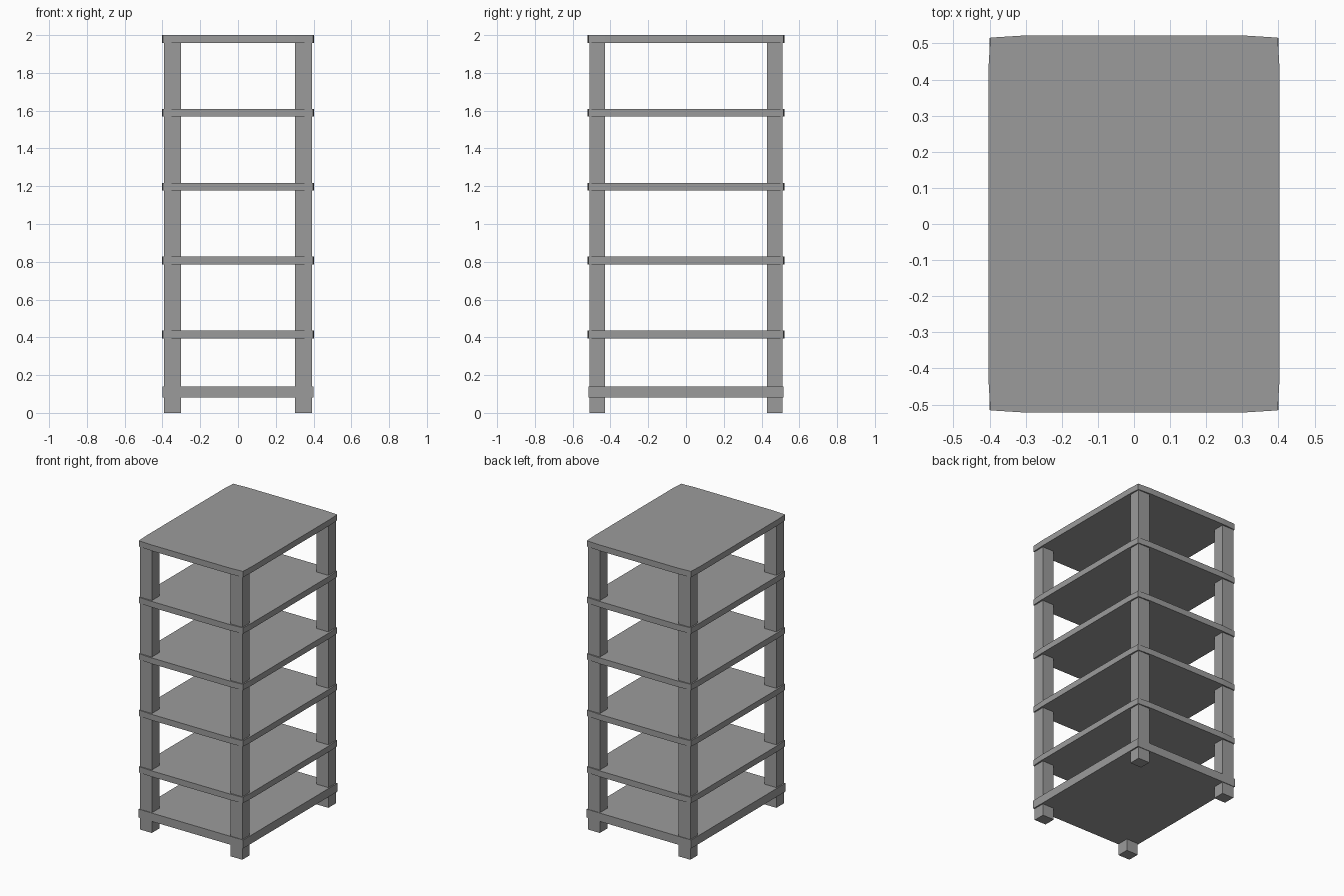
import bpy
import bmesh

# Remove the default cube
cube = bpy.data.objects.get("Cube")
if cube:
    bpy.data.objects.remove(cube)

# Single grey finish
grey = bpy.data.materials.new("grey_finish")
grey.use_nodes = True
colour = (0.33, 0.33, 0.33, 1)
grey.diffuse_color = colour
grey.node_tree.nodes["Principled BSDF"].inputs["Base Color"].default_value = colour


def prism(name, outline, bottom, top):
    """Extrude a flat outline between two heights."""
    bm = bmesh.new()
    face = bm.faces.new([bm.verts.new((x, y, bottom)) for x, y in outline])
    new = bmesh.ops.extrude_face_region(bm, geom=[face])["geom"]
    verts = [v for v in new if isinstance(v, bmesh.types.BMVert)]
    bmesh.ops.translate(bm, verts=verts, vec=(0, 0, top - bottom))
    bmesh.ops.recalc_face_normals(bm, faces=bm.faces)
    mesh = bpy.data.meshes.new(name)
    bm.to_mesh(mesh)
    bm.free()
    mesh.materials.append(grey)
    obj = bpy.data.objects.new(name, mesh)
    bpy.context.collection.objects.link(obj)
    return obj


def rectangle(x0, x1, y0, y1):
    return [(x0, y0), (x1, y0), (x1, y1), (x0, y1)]


LEG_IN_X, LEG_OUT_X = 0.302, 0.391
LEG_IN_Y, LEG_OUT_Y = 0.43, 0.511
THICK = 0.041

# Four square legs
for side, sx in (("left", 1), ("right", -1)):
    for end, sy in (("front", -1), ("back", 1)):
        xs = sorted((sx * LEG_IN_X, sx * LEG_OUT_X))
        ys = sorted((sy * LEG_IN_Y, sy * LEG_OUT_Y))
        prism(f"{end}_{side}_leg", rectangle(*xs, *ys), 0, 2 - THICK / 2)

# Thicker plain bottom shelf
prism("bottom_shelf", rectangle(-0.4, 0.4, -0.515, 0.515), 0.082, 0.14)

# Upper shelves, whose edges draw in slightly towards the corners
quarter = [(0.403, LEG_IN_Y), (0.398, 0.516), (LEG_IN_X, 0.522)]
outline = (quarter
           + [(-x, y) for x, y in reversed(quarter)]
           + [(-x, -y) for x, y in quarter]
           + [(x, -y) for x, y in reversed(quarter)])
for i in range(5):
    top = 2 - 0.391 * i
    name = "top_shelf" if i == 0 else f"shelf_{5 - i}"
    prism(name, outline, top - THICK, top)
